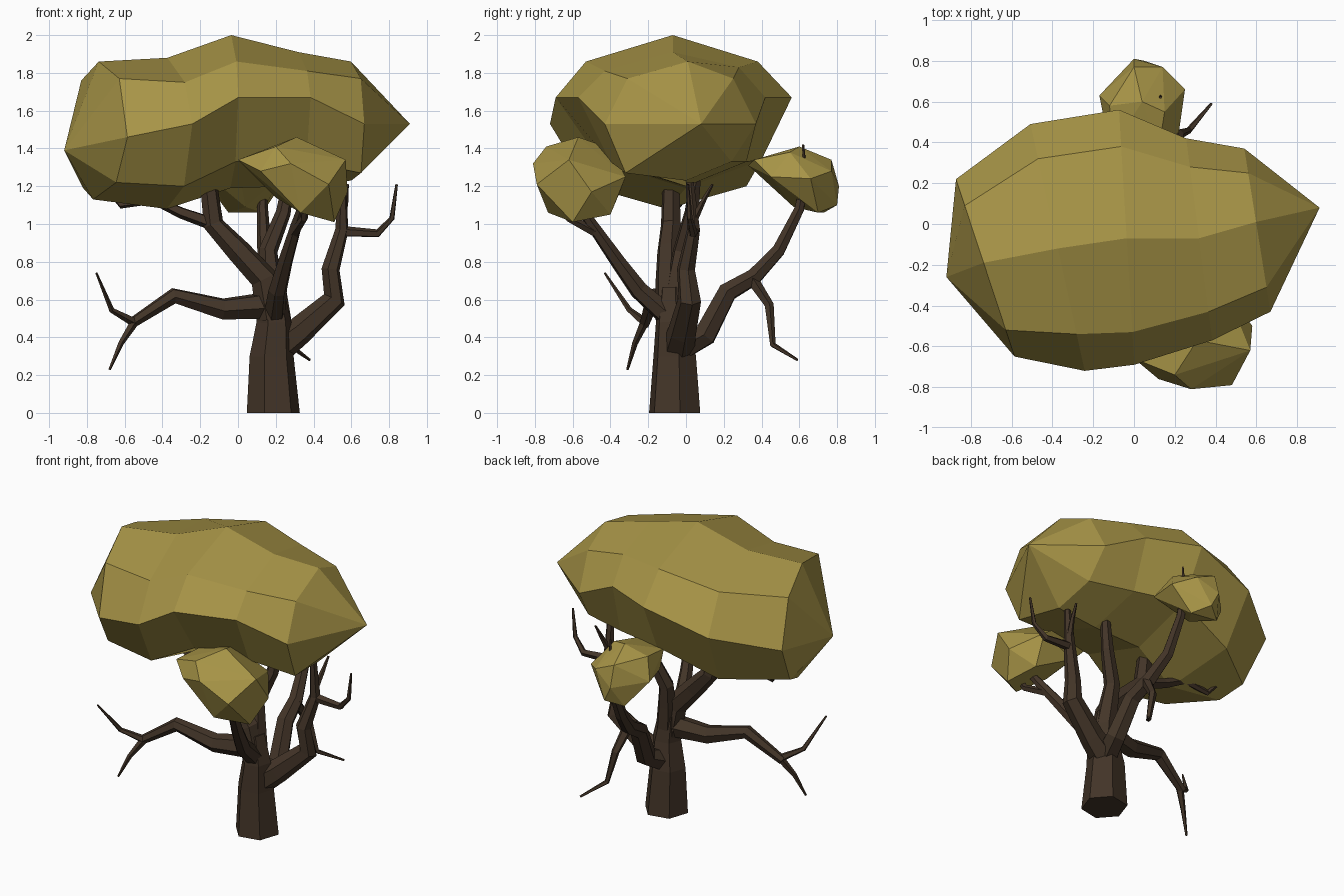
import bpy, bmesh
from math import cos, sin, pi
from mathutils import Vector


def material(name, rgb):
    m = bpy.data.materials.new(name)
    m.diffuse_color = (*rgb, 1)
    return m


BARK = material("bark", (0.056, 0.035, 0.021))
LEAF = material("leaf", (0.385, 0.295, 0.062))


def finish(name, bm, mat):
    bmesh.ops.recalc_face_normals(bm, faces=bm.faces)
    me = bpy.data.meshes.new(name)
    bm.to_mesh(me)
    bm.free()
    me.materials.append(mat)
    ob = bpy.data.objects.new(name, me)
    bpy.context.collection.objects.link(ob)
    return ob


def bridge(bm, rings):
    for a, b in zip(rings, rings[1:]):
        n = len(a)
        for i in range(n):
            j = (i + 1) % n
            bm.faces.new((a[i], a[j], b[j], b[i]))


def limb(name, path, r0, r1, sides=6):
    """Tapered tube along a bent path."""
    bm = bmesh.new()
    pts = [Vector(p) for p in path]
    last = len(pts) - 1
    rings, side = [], Vector((1, 0.2, 0.1))
    for i, p in enumerate(pts):
        t = (pts[min(i + 1, last)] - pts[max(i - 1, 0)]).normalized()
        if abs(side.normalized().dot(t)) > 0.95:
            side = Vector((0, 1, 0.2))
        side = (side - t * side.dot(t)).normalized()
        up = t.cross(side)
        r = r0 + (r1 - r0) * i / last
        rings.append([bm.verts.new(p + r * (side * cos(2 * pi * k / sides) + up * sin(2 * pi * k / sides)))
                      for k in range(sides)])
        if p.z == 0:  # flat on the ground
            for v in rings[-1]:
                v.co.z = 0
    bridge(bm, rings)
    bm.faces.new(rings[0])
    bm.faces.new(rings[-1])
    return finish(name, bm, BARK)


# Trunk
limb("trunk", [(.187, -.06, 0), (.178, -.06, .3), (.19, -.07, .48), (.17, -.07, .66)], .143, .07)

# Main limbs
limb("middle_limb", [(.18, -.08, .5), (.14, -.09, .71), (0, -.09, .86), (-.13, -.08, 1), (-.16, -.08, 1.25)], .085, .045)
limb("upright_limb", [(.19, -.06, .52), (.17, -.04, .72), (.16, -.02, .86), (.24, .03, 1.06), (.27, .05, 1.24)], .07, .03)
limb("right_limb", [(.2, -.04, .34), (.32, -.02, .43), (.51, .02, .6), (.49, 0, .76), (.55, .04, .97), (.55, .02, 1.22)],
     .09, .022)
limb("back_limb", [(.2, -.02, .35), (.23, .1, .41), (.2, .22, .64), (.18, .36, .72), (.14, .49, .86),
                   (.13, .6, 1.08), (.13, .62, 1.2)], .075, .02)
limb("front_limb", [(.19, -.08, .5), (.21, -.25, .65), (.25, -.36, .8), (.31, -.5, 1), (.36, -.6, 1.15)], .06, .022)
limb("left_limb", [(.17, -.08, .57), (-.08, -.13, .55), (-.34, -.17, .62), (-.57, -.22, .47)], .075, .028)

# Twigs
limb("left_upper_twig", [(-.55, -.22, .48), (-.67, -.3, .545), (-.75, -.43, .74)], .025, .006, 5)
limb("left_lower_twig", [(-.55, -.22, .48), (-.62, -.27, .37), (-.68, -.31, .23)], .025, .007, 5)
limb("right_twig", [(.55, .04, .96), (.74, .04, .95), (.815, .02, 1.03), (.84, .01, 1.21)], .03, .007, 5)
limb("right_tip_twig", [(.55, .04, 1.02), (.57, .09, 1.12), (.58, .14, 1.21)], .022, .007, 5)
limb("back_twig", [(.19, .34, .72), (.22, .44, .57), (.27, .46, .36), (.38, .59, .28)], .035, .007, 5)
limb("back_tip_twig", [(.13, .6, 1.08), (.13, .63, 1.25), (.13, .62, 1.42)], .02, .006, 5)
limb("front_twig", [(.29, -.45, .94), (.35, -.62, 1.03), (.35, -.7, 1.15)], .028, .015, 5)
limb("middle_twig", [(-.1, -.08, .99), (-.3, -.07, 1.06), (-.45, -.05, 1.13), (-.62, -.04, 1.1), (-.67, 0, 1.16)],
     .038, .012, 5)

# Large canopy: skewed cross-sections from left to right, each a loop of (y, z)
# running ridge, front, underside, back.
SECTIONS = [
    (-.80, -.33, [(-.19, 1.86), (-.52, 1.77), (-.65, 1.46), (-.47, 1.22), (-.1, 1.13), (.06, 1.19), (.22, 1.46), (.09, 1.76)]),
    (-.40, -.22, [(-.12, 1.88), (-.54, 1.75), (-.72, 1.53), (-.52, 1.2), (-.1, 1.08), (.32, 1.2), (.49, 1.55), (.32, 1.79)]),
    (-.04, -.06, [(-.07, 2.0), (-.53, 1.86), (-.69, 1.67), (-.45, 1.33), (0, 1.19), (.4, 1.34), (.56, 1.67), (.38, 1.86)]),
    (.31, -.13, [(-.07, 1.91), (-.43, 1.81), (-.57, 1.67), (-.4, 1.33), (0, 1.2), (.32, 1.33), (.42, 1.67), (.28, 1.83)]),
    (.60, -.16, [(.01, 1.86), (-.31, 1.77), (-.43, 1.53), (-.32, 1.27), (0, 1.23), (.24, 1.33), (.37, 1.53), (.25, 1.77)]),
]
bm = bmesh.new()
rings = [[bm.verts.new((x + k * y, y, z)) for y, z in loop] for x, k, loop in SECTIONS]
bridge(bm, rings)
for ring, tip in ((rings[0], (-.92, -.26, 1.39)), (rings[-1], (.91, .08, 1.53))):
    v = bm.verts.new(tip)
    for i in range(8):
        bm.faces.new((ring[i], ring[(i + 1) % 8], v))
finish("large_canopy", bm, LEAF)


# Small leaf clumps: faceted hulls
def clump(name, points):
    b = bmesh.new()
    for p in points:
        b.verts.new(p)
    res = bmesh.ops.convex_hull(b, input=b.verts)
    loose = [v for v in res["geom_interior"] if isinstance(v, bmesh.types.BMVert)]
    bmesh.ops.delete(b, geom=loose, context='VERTS')
    finish(name, b, LEAF)


clump("front_clump", [
    (0, -.66, 1.34), (.02, -.45, 1.34), (.12, -.76, 1.28), (.28, -.81, 1.32), (.31, -.57, 1.46), (.2, -.74, 1.41),
    (.25, -.4, 1.40), (.57, -.62, 1.34), (.48, -.79, 1.21), (.58, -.5, 1.17), (.45, -.32, 1.25), (.51, -.6, 1.01),
    (.45, -.4, 1.05), (.33, -.73, 1.06), (.2, -.35, 1.17), (.2, -.6, 1.14)])
clump("back_clump", [
    (0, .33, 1.31), (.12, .36, 1.34), (-.1, .38, 1.33), (.04, .6, 1.41), (.15, .55, 1.38), (-.12, .58, 1.36),
    (0, .77, 1.34), (.14, .77, 1.28), (0, .81, 1.2), (.05, .8, 1.1), (.25, .66, 1.24), (.22, .45, 1.25),
    (-.17, .63, 1.22), (-.14, .48, 1.24), (-.05, .73, 1.06), (.13, .7, 1.06), (.04, .57, 1.09)])
